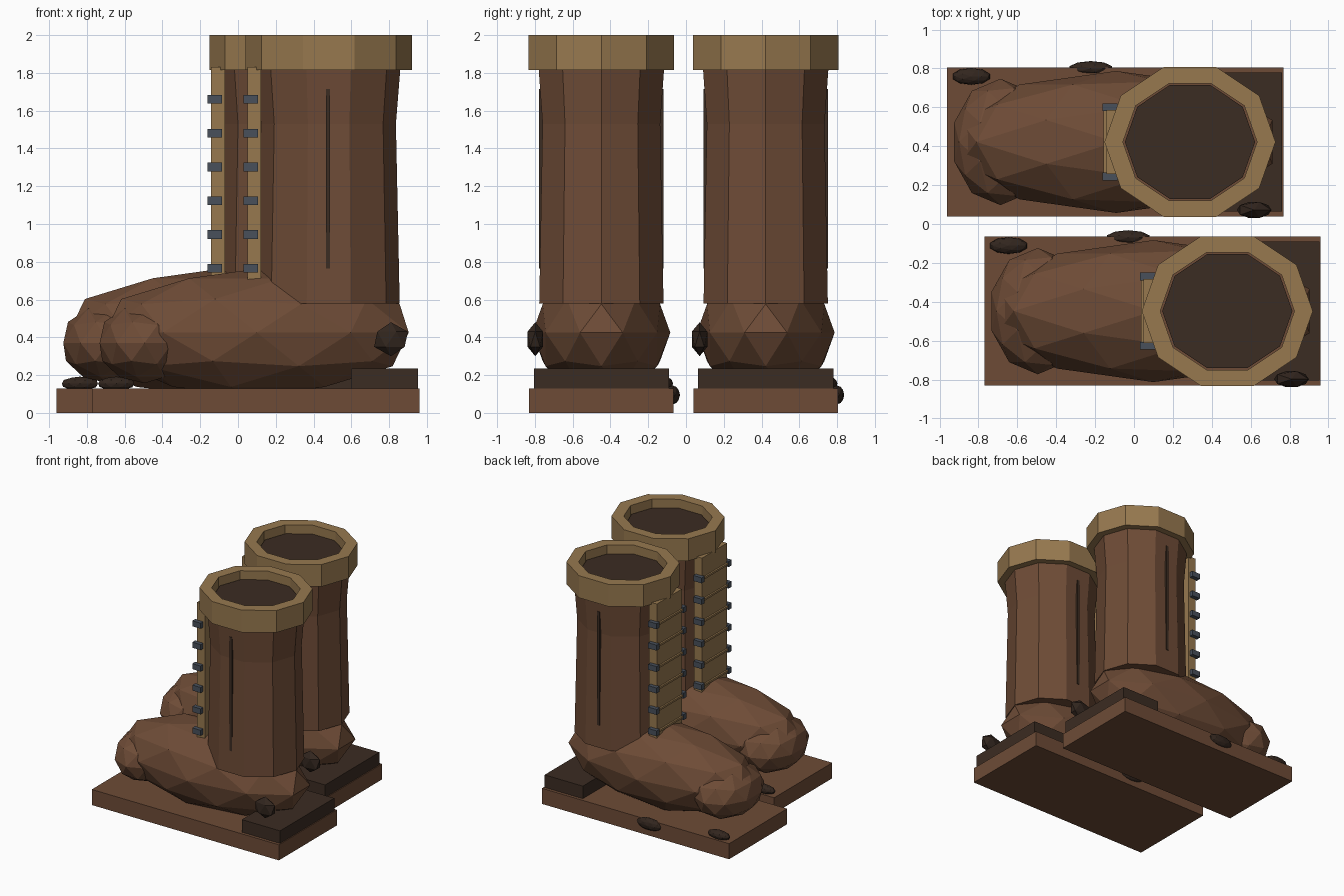
import bpy, bmesh
from math import cos, sin, tau
from mathutils import Matrix, Vector

if "Cube" in bpy.data.objects:
    bpy.data.objects.remove(bpy.data.objects["Cube"])


def material(name, rgb):
    m = bpy.data.materials.new(name)
    m.use_nodes = True
    m.diffuse_color = (*rgb, 1)
    m.node_tree.nodes["Principled BSDF"].inputs["Base Color"].default_value = (*rgb, 1)
    return m


LEATHER = material("brown leather", (0.155, 0.071, 0.037))
TRIM = material("tan trim", (0.31, 0.19, 0.078))
DARK = material("dark brown", (0.044, 0.025, 0.016))
MUD = material("dried mud", (0.032, 0.019, 0.013))
METAL = material("grey metal", (0.065, 0.08, 0.105))

SQUASH = 0.92          # the leg is a little narrower across than along


def finish(name, bm, mat, offset):
    bmesh.ops.translate(bm, verts=bm.verts, vec=offset)
    bmesh.ops.recalc_face_normals(bm, faces=bm.faces)
    mesh = bpy.data.meshes.new(name)
    bm.to_mesh(mesh)
    bm.free()
    mesh.materials.append(mat)
    ob = bpy.data.objects.new(name, mesh)
    bpy.context.collection.objects.link(ob)
    return ob


def add_box(bm, lo, hi):
    lo, hi = Vector(lo), Vector(hi)
    bmesh.ops.create_cube(bm, size=1, matrix=Matrix.Translation((lo + hi) / 2)
                          @ Matrix.Diagonal((*(hi - lo), 1)))


def box(name, lo, hi, mat, offset):
    bm = bmesh.new()
    add_box(bm, lo, hi)
    return finish(name, bm, mat, offset)


def blob(name, centre, radii, detail, mat, offset):
    bm = bmesh.new()
    bmesh.ops.create_icosphere(bm, subdivisions=detail, radius=1,
                               matrix=Matrix.Translation(centre) @ Matrix.Diagonal((*radii, 1)))
    return finish(name, bm, mat, offset)


def lathe(name, profile, mat, offset, loop=False):
    """Ten-sided leg section from (radius, height) points; loop closes the profile."""
    bm = bmesh.new()
    rings = [[bm.verts.new((LEG_X + r * cos(i * tau / 10), r * SQUASH * sin(i * tau / 10), z))
              for i in range(10)] for r, z in profile]
    pairs = list(zip(rings, rings[1:]))
    if loop:
        pairs.append((rings[-1], rings[0]))
    else:
        bm.faces.new(rings[0])
        bm.faces.new(rings[-1])
    for a, b in pairs:
        for i in range(10):
            j = (i + 1) % 10
            bm.faces.new((a[i], a[j], b[j], b[i]))
    return finish(name, bm, mat, offset)


LEG_X = 0.48


def boot(side, at):
    # Sole and heel
    box(side + "_sole", (-0.77, -0.383, 0), (0.96, 0.383, 0.13), LEATHER, at)
    box(side + "_heel", (0.6, -0.358, 0.01), (0.953, 0.358, 0.235), DARK, at)

    # Foot and toe cap
    blob(side + "_foot", (0.1, 0, 0.425), (0.845, 0.365, 0.338), 2, LEATHER, at)
    blob(side + "_toe_cap", (-0.495, 0, 0.37), (0.25, 0.325, 0.213), 2, LEATHER, at)

    # Leg, cuff and lining
    lathe(side + "_leg", [(0.376, 0.58), (0.356, 1.53), (0.38, 1.83)], LEATHER, at)
    lathe(side + "_cuff", [(0.37, 1.815), (0.44, 1.815), (0.44, 2), (0.345, 2), (0.345, 1.83)],
          TRIM, at, loop=True)
    lathe(side + "_lining", [(0.335, 1.8), (0.335, 1.93)], DARK, at)

    # Side seams
    bm = bmesh.new()
    for s in (-1, 1):
        add_box(bm, (0.465, s * 0.315 - 0.015, 0.765), (0.487, s * 0.315 + 0.015, 1.715))
    finish(side + "_seams", bm, DARK, at)

    # Lace panel, laces and eyelets
    box(side + "_lace_panel", (0.05, -0.165, 0.7), (0.122, 0.165, 1.83), TRIM, at)
    eyelets, laces = bmesh.new(), bmesh.new()
    for k in range(6):
        z = 0.765 + k * 0.179
        add_box(laces, (0.036, -0.17, z - 0.008), (0.052, 0.17, z + 0.008))
        for s in (-1, 1):
            add_box(eyelets, (0.03, s * 0.178 - 0.02, z - 0.023), (0.107, s * 0.178 + 0.02, z + 0.023))
    finish(side + "_eyelets", eyelets, METAL, at)
    finish(side + "_laces", laces, TRIM, at)

    # Lumps of mud
    blob(side + "_heel_mud", (0.81, -0.35, 0.39), (0.1, 0.048, 0.09), 1, MUD, at)
    blob(side + "_toe_mud", (-0.645, 0.337, 0.155), (0.1, 0.043, 0.037), 2, MUD, at)
    blob(side + "_sole_mud", (-0.03, 0.378, 0.095), (0.115, 0.038, 0.05), 2, MUD, at)


boot("front_boot", Vector((0, -0.448, 0)))
boot("back_boot", Vector((-0.192, 0.422, 0)))
